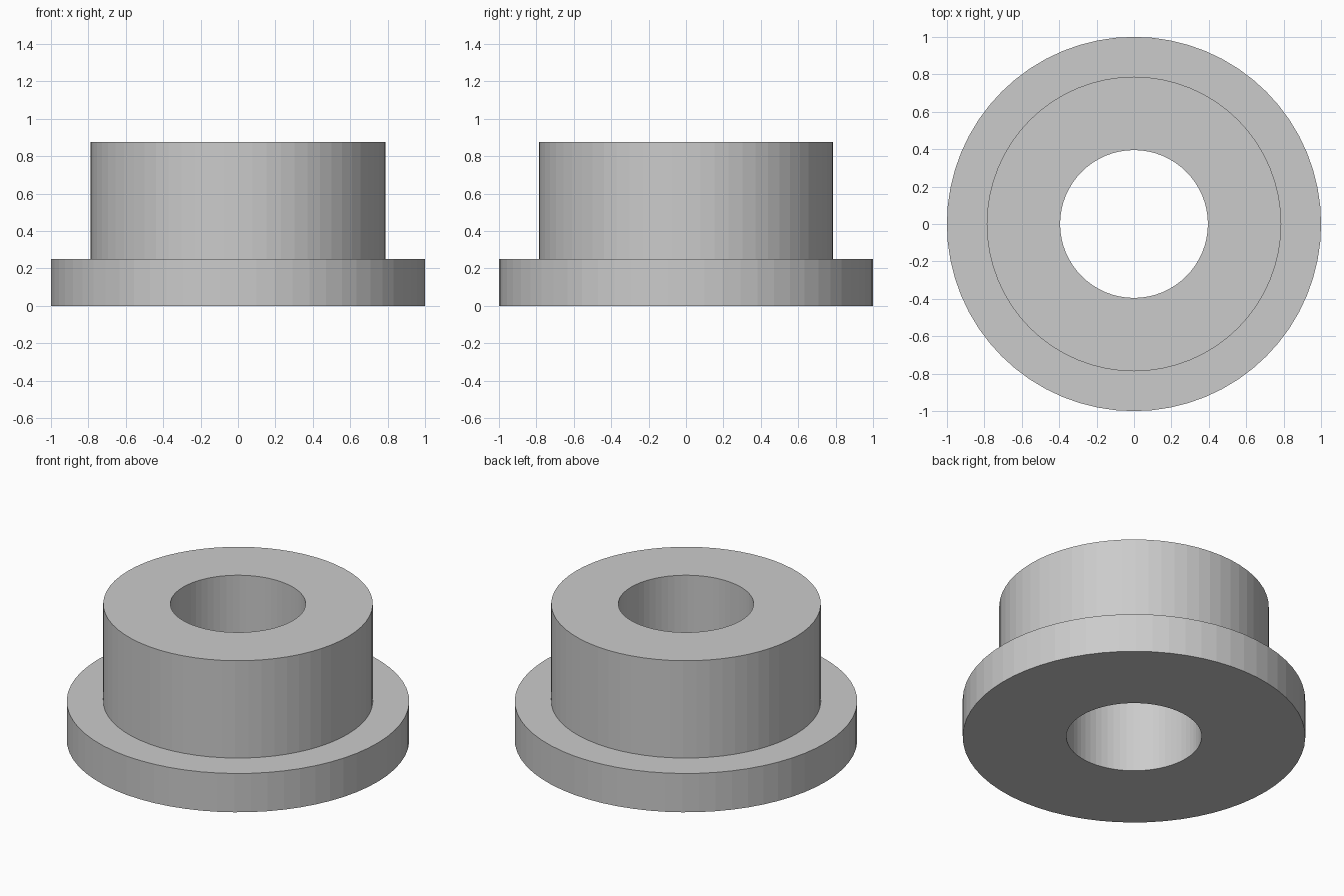
import bpy
import bmesh
from math import tau

if "Cube" in bpy.data.objects:
    bpy.data.objects.remove(bpy.data.objects["Cube"])

SIDES = 64
BORE, BODY, FLANGE = 0.395, 0.787, 1.0
FLANGE_TOP, TOP = 0.25, 0.877

# Closed cross-section (radius, height): bore, flange, step, body
profile = [(BORE, 0), (FLANGE, 0), (FLANGE, FLANGE_TOP),
           (BODY, FLANGE_TOP), (BODY, TOP), (BORE, TOP)]

# Revolve the section around z
bm = bmesh.new()
verts = [bm.verts.new((r, 0, z)) for r, z in profile]
edges = [bm.edges.new((verts[i - 1], verts[i])) for i in range(len(verts))]
bmesh.ops.spin(bm, geom=verts + edges, cent=(0, 0, 0), axis=(0, 0, 1),
               angle=tau, steps=SIDES, use_merge=True)
bmesh.ops.remove_doubles(bm, verts=bm.verts, dist=1e-4)
bmesh.ops.recalc_face_normals(bm, faces=bm.faces)

# Flanged bushing, flat shaded
mesh = bpy.data.meshes.new("flanged_bushing")
bm.to_mesh(mesh)
bm.free()
bushing = bpy.data.objects.new("flanged_bushing", mesh)
bpy.context.collection.objects.link(bushing)
